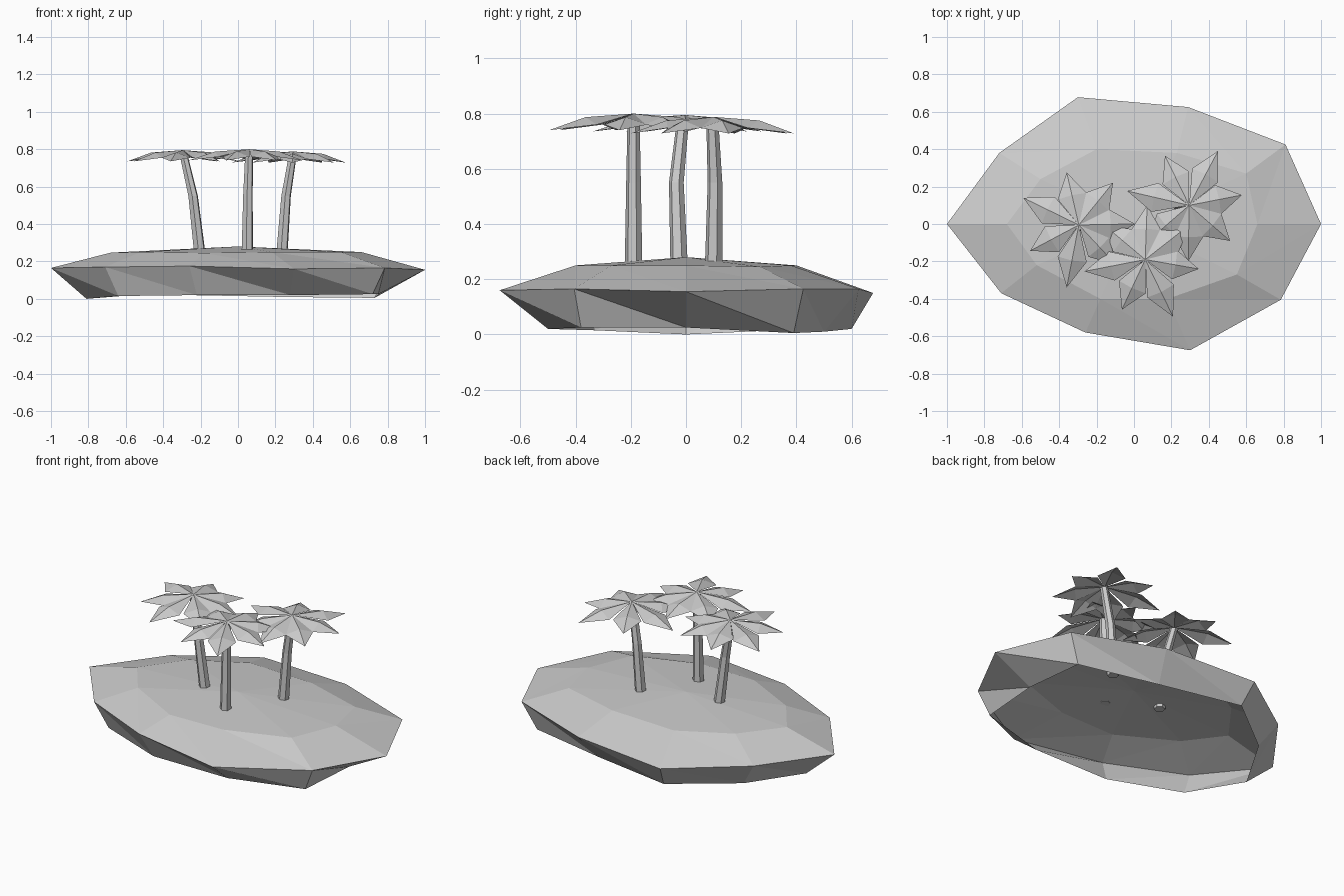
import bpy, bmesh
from math import sin, cos, radians, tau
from mathutils import Vector

cube = bpy.data.objects.get("Cube")
if cube:
    bpy.data.objects.remove(cube, do_unlink=True)

# Single flat colour
grey = bpy.data.materials.new("plain_grey")
grey.use_nodes = True
grey.diffuse_color = (0.6, 0.6, 0.6, 1)
grey.node_tree.nodes["Principled BSDF"].inputs["Base Color"].default_value = grey.diffuse_color


def finish(name, bm):
    mesh = bpy.data.meshes.new(name)
    bm.to_mesh(mesh)
    bm.free()
    mesh.materials.append(grey)
    obj = bpy.data.objects.new(name, mesh)
    bpy.context.collection.objects.link(obj)


def bridge(bm, lower, upper):
    """Triangulated band between two rings of equal length."""
    n = len(upper)
    for i in range(n):
        j = (i + 1) % n
        bm.faces.new((upper[i], lower[i], lower[j]))
        bm.faces.new((upper[i], lower[j], upper[j]))


# Island: a hollow shell, open underneath, with a wide rim and a raised plateau
rim = [(-1, 0, .165), (-.71, -.37, .17), (-.26, -.58, .175), (.3, -.675, .16), (.785, -.405, .165),
       (1, 0, .155), (.81, .425, .165), (.29, .625, .165), (-.3, .678, .15), (-.72, .38, .165)]
base = [(-.81, 0, 0), (-.64, -.33, .015), (-.22, -.5, .02), (.28, -.5, .02), (.72, -.38, .025),
        (.75, 0, .025), (.73, .39, .005), (.24, .5, .01), (-.27, .6, .02), (-.62, .33, .015)]
plateau = [(-.68, 0, .247), (-.52, -.22, .25), (-.18, -.4, .245), (.18, -.4, .25), (.55, -.27, .25),
           (.66, 0, .25), (.6, .27, .245), (.23, .38, .25), (-.2, .4, .25), (-.5, .24, .25)]
bm = bmesh.new()
base_ring, rim_ring, top_ring = [[bm.verts.new(p) for p in ring] for ring in (base, rim, plateau)]
bridge(bm, base_ring, rim_ring)
bridge(bm, rim_ring, top_ring)
summit = bm.verts.new((0, 0, .28))
for i, v in enumerate(top_ring):
    bm.faces.new((v, top_ring[(i + 1) % len(top_ring)], summit))
finish("island", bm)


# Bent six-sided trunk through a few centre points
def trunk(name, path, sides=6):
    bm = bmesh.new()
    rings = []
    for p, r in zip(path, (.032, .027, .022)):
        angles = [radians(20) + tau * k / sides for k in range(sides)]
        rings.append([bm.verts.new(Vector(p) + Vector((r * cos(a), r * sin(a), 0))) for a in angles])
    for low, high in zip(rings, rings[1:]):
        for i in range(sides):
            j = (i + 1) % sides
            bm.faces.new((low[i], low[j], high[j], high[i]))
    bm.faces.new(rings[0][::-1])
    bm.faces.new(rings[-1])
    finish(name, bm)


# Crown of seven creased, drooping leaves, given as direction and length
leaves = ((0, .33), (54, .295), (105, .34), (159, .29), (207, .3), (257, .29), (309, .287))


def crown(name, centre, turn):
    bm = bmesh.new()
    for angle, length in leaves:
        a = radians(turn + angle)
        along, side = Vector((cos(a), sin(a), 0)), Vector((-sin(a), cos(a), 0))

        def point(d, w, drop):
            return bm.verts.new(Vector(centre) + along * d + side * w - Vector((0, 0, drop)))

        root, crease, tip = point(0, 0, 0), point(length * .57, 0, .013), point(length, 0, .06)
        for w in (.079, -.079):
            edge = point(length * .55, w, .04)
            for tri in ((root, edge, crease), (crease, edge, tip)):
                bm.faces.new(tri if w < 0 else tri[::-1])
    finish(name, bm)


# Palms: trunk points from base to top, crown centre, crown turn
palms = {
    "left": ((.235, .1, .245), (.257, .105, .55), (.295, .095, .782), (.295, .1, .788), 62),
    "front": ((.05, -.19, .264), (.053, -.19, .55), (.06, -.19, .795), (.06, -.19, .8), 191),
    "right": ((-.205, -.025, .25), (-.24, -.035, .55), (-.295, -.01, .788), (-.295, -.005, .795), 154),
}
for side, (*path, centre, turn) in palms.items():
    trunk(side + "_palm_trunk", path)
    crown(side + "_palm_leaves", centre, turn)
